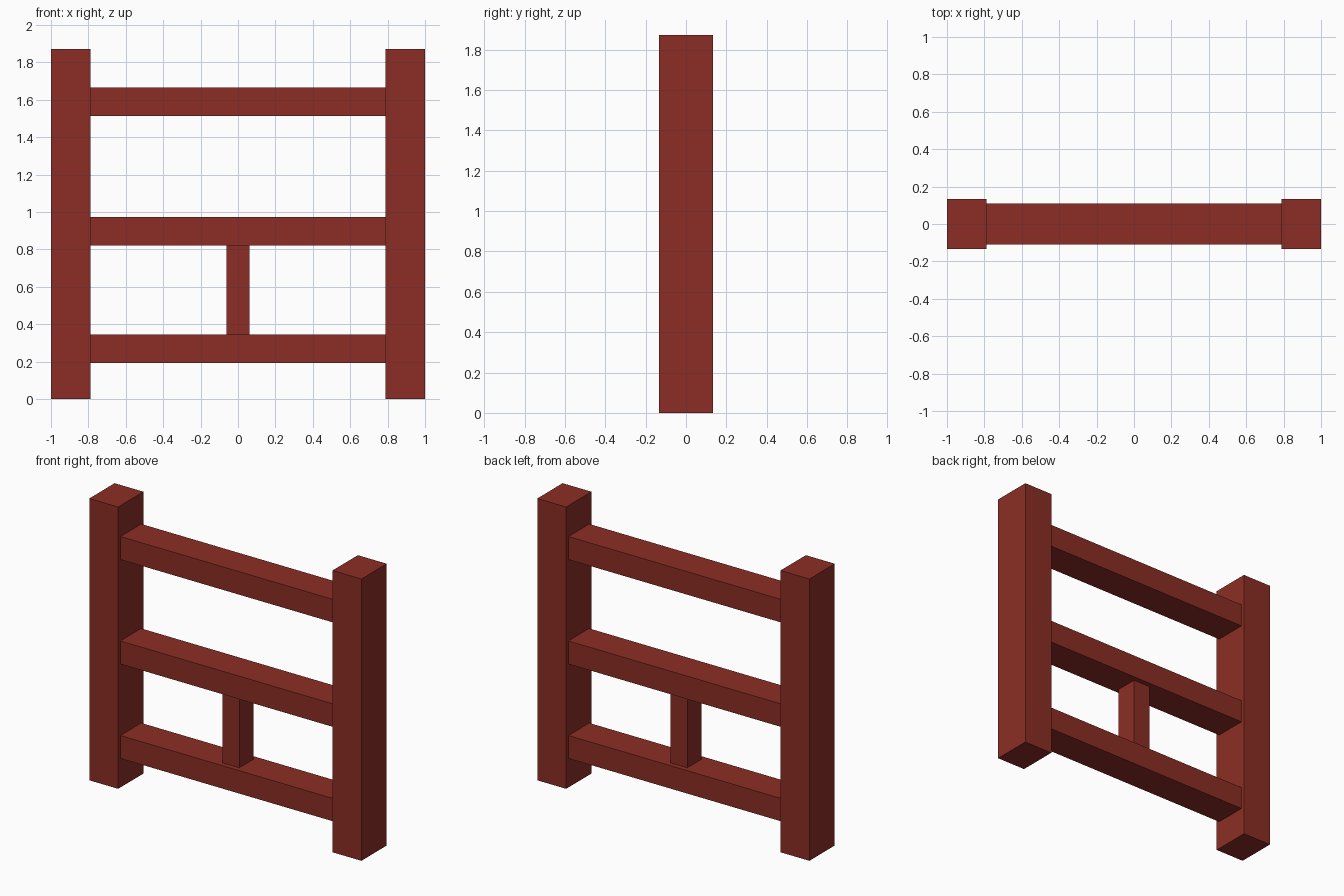
import bpy

if "Cube" in bpy.data.objects:
    bpy.data.objects.remove(bpy.data.objects["Cube"])

# Single dark red paint
red = bpy.data.materials.new("dark red paint")
red.diffuse_color = (0.26, 0.027, 0.018, 1.0)
red.use_nodes = True
red.node_tree.nodes["Principled BSDF"].inputs["Base Color"].default_value = red.diffuse_color


def box(name, x, y, z):
    """Box from (min, max) ranges on each axis."""
    size = [b - a for a, b in (x, y, z)]
    centre = [(a + b) / 2 for a, b in (x, y, z)]
    bpy.ops.mesh.primitive_cube_add(size=1, location=centre)
    ob = bpy.context.object
    ob.name = name
    ob.scale = size
    bpy.ops.object.transform_apply(location=False, rotation=False, scale=True)
    ob.data.materials.append(red)
    return ob


POST_IN, POST_Y, HEIGHT = 0.788, 0.133, 1.872

# Two end posts
box("left_post", (-1, -POST_IN), (-POST_Y, POST_Y), (0, HEIGHT))
box("right_post", (POST_IN, 1), (-POST_Y, POST_Y), (0, HEIGHT))

# Three horizontal rails between the posts
for name, low, high in (("bottom_rail", 0.193, 0.345),
                        ("middle_rail", 0.82, 0.973),
                        ("top_rail", 1.514, 1.667)):
    box(name, (-POST_IN, POST_IN), (-0.109, 0.109), (low, high))

# Short upright between the lower two rails
box("centre_upright", (-0.062, 0.062), (-0.075, 0.075), (0.345, 0.82))
